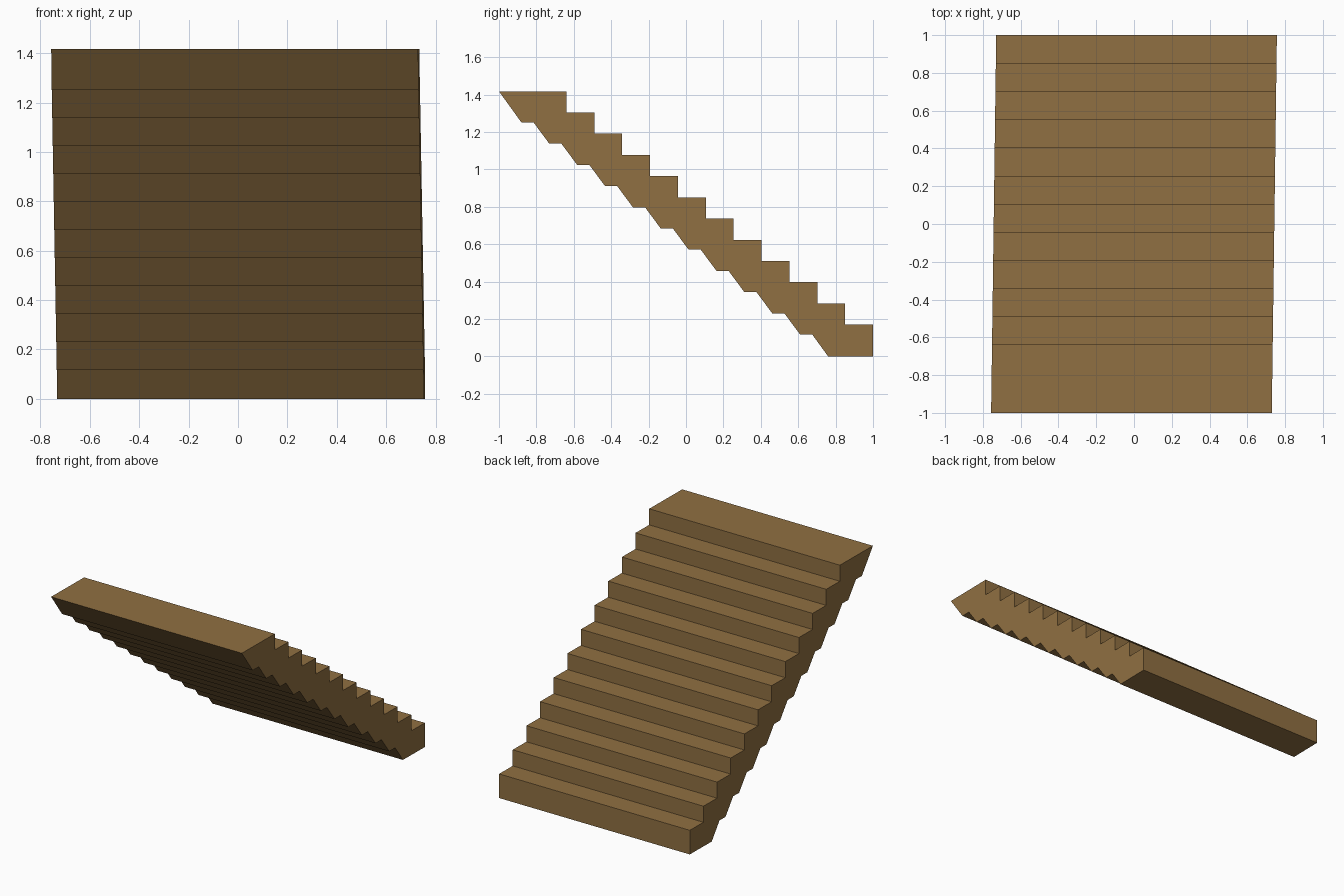
import bpy, bmesh

if "Cube" in bpy.data.objects:
    bpy.data.objects.remove(bpy.data.objects["Cube"])

STEPS = 12
RUN, RISE = 0.149, 0.1134
HALF_WIDTH, SKEW = 0.743, 0.0135

# Stair side profile (y, z): treads and risers going up
profile = [(1.0, 0.0)]
y, z = 1.0, 0.17
for i in range(STEPS):
    profile.append((y, z))
    y = -1.0 if i == STEPS - 1 else y - RUN
    profile.append((y, z))
    z += RISE

# Notched underside coming back down
for i in reversed(range(STEPS - 1)):
    profile.append((0.61 - RUN * i, 0.117 + RISE * i))
    profile.append((0.675 - RUN * i, 0.117 + RISE * i))
profile.append((0.76, 0.0))

# Extrude the profile across the width, slightly skewed along y
bm = bmesh.new()
verts = [bm.verts.new((-HALF_WIDTH + SKEW * py, py, pz)) for py, pz in profile]
side = bm.faces.new(verts)
ext = bmesh.ops.extrude_face_region(bm, geom=[side], use_keep_orig=True)
moved = [g for g in ext["geom"] if isinstance(g, bmesh.types.BMVert)]
bmesh.ops.translate(bm, verts=moved, vec=(2 * HALF_WIDTH, 0, 0))
bmesh.ops.recalc_face_normals(bm, faces=bm.faces)

mesh = bpy.data.meshes.new("staircase")
bm.to_mesh(mesh)
bm.free()

# Single wood colour
wood = bpy.data.materials.new("wood brown")
wood.diffuse_color = (0.279, 0.162, 0.054, 1)
wood.use_nodes = True
wood.node_tree.nodes["Principled BSDF"].inputs["Base Color"].default_value = wood.diffuse_color
mesh.materials.append(wood)

stairs = bpy.data.objects.new("staircase", mesh)
bpy.context.collection.objects.link(stairs)
